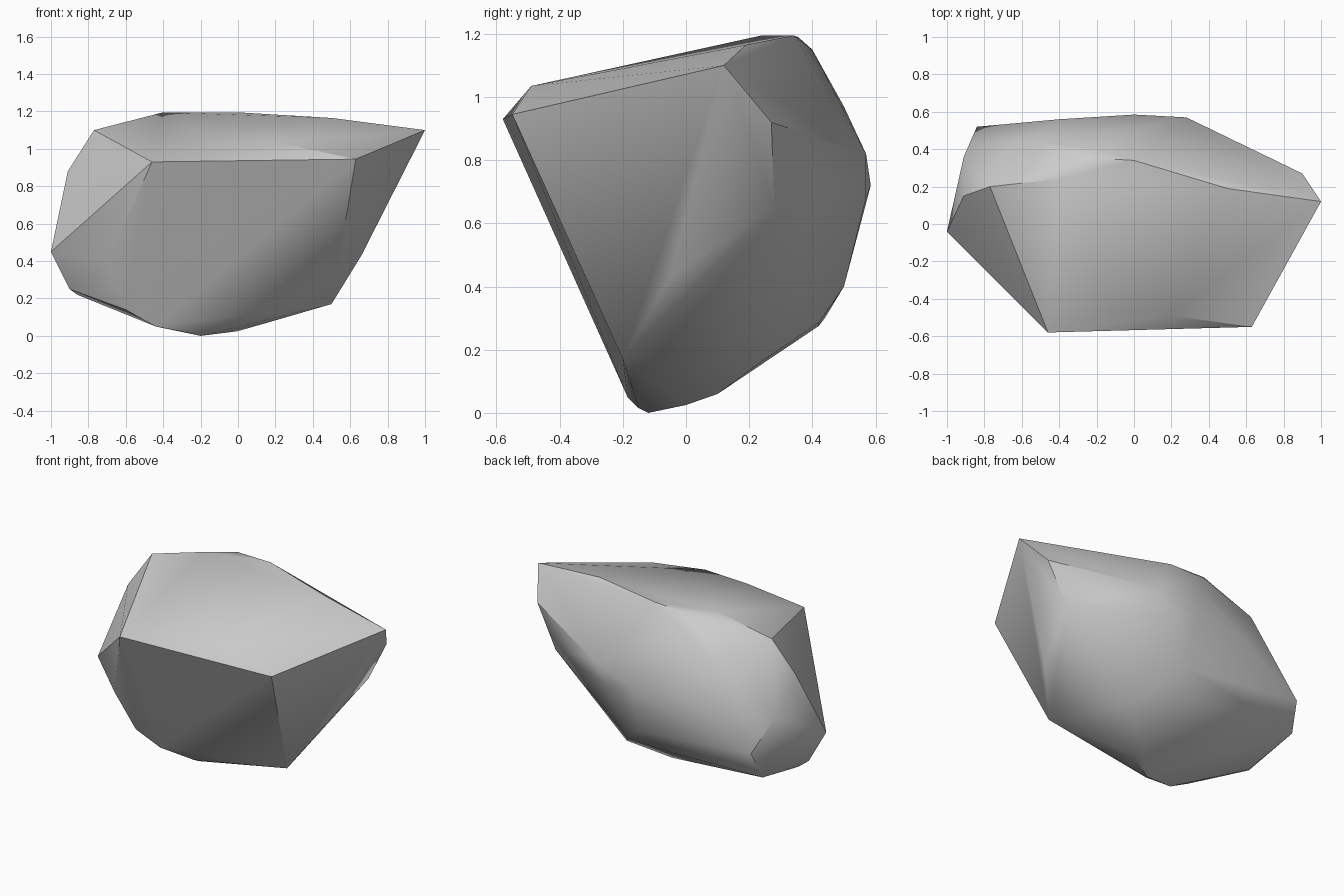
import bpy, bmesh

if "Cube" in bpy.data.objects:
    bpy.data.objects.remove(bpy.data.objects["Cube"])

# Faceted boulder: convex hull of the corner points of its cut planes
front_face = [(-.46, -.58, .93), (.63, -.55, .945), (.5, -.2, .17),
              (-.6, -.213, .14), (-.7, -.29, .385)]
top_face = [(-.77, .2, 1.1), (-.4, .24, 1.195), (0, .34, 1.195), (-.25, .355, 1.19),
            (.5, .19, 1.165), (1, .12, 1.1), (.2, -.49, 1.035), (-.1, -.49, 1.025)]
left_end = [(-1, -.04, .45), (-.91, .15, .88), (-.91, .36, .68), (-.84, .52, .48),
            (-.87, .44, .3), (-.9, 0, .25), (-.86, .05, .22)]
right_end = [(.9, .27, .92), (.76, .28, .65), (.66, -.05, .43)]
underside = [(-.44, -.185, .05), (-.2, -.12, 0), (-.22, -.15, .015), (0, 0, .025),
             (.03, .1, .06), (.26, .25, .17), (.13, .42, .285), (-.18, .42, .275)]
back = [(0, .585, .72), (.28, .57, .82), (.18, .57, .68), (-.4, .56, .72),
        (-.2, .4, 1.15), (-.54, .45, .98), (-.1, .5, .97), (0, .5, .4)]

bm = bmesh.new()
for p in front_face + top_face + left_end + right_end + underside + back:
    bm.verts.new(p)
res = bmesh.ops.convex_hull(bm, input=bm.verts)
loose = {g for g in res["geom_interior"] + res["geom_unused"]
         if isinstance(g, bmesh.types.BMVert)}
bmesh.ops.delete(bm, geom=list(loose), context='VERTS')
bmesh.ops.recalc_face_normals(bm, faces=bm.faces)

mesh = bpy.data.meshes.new("boulder")
bm.to_mesh(mesh)
bm.free()
rock = bpy.data.objects.new("boulder", mesh)
bpy.context.collection.objects.link(rock)

# Soft shading on the weathered back, crisp edges between the big cuts
bpy.context.view_layer.objects.active = rock
rock.select_set(True)
bpy.ops.object.shade_smooth_by_angle(angle=0.52)
